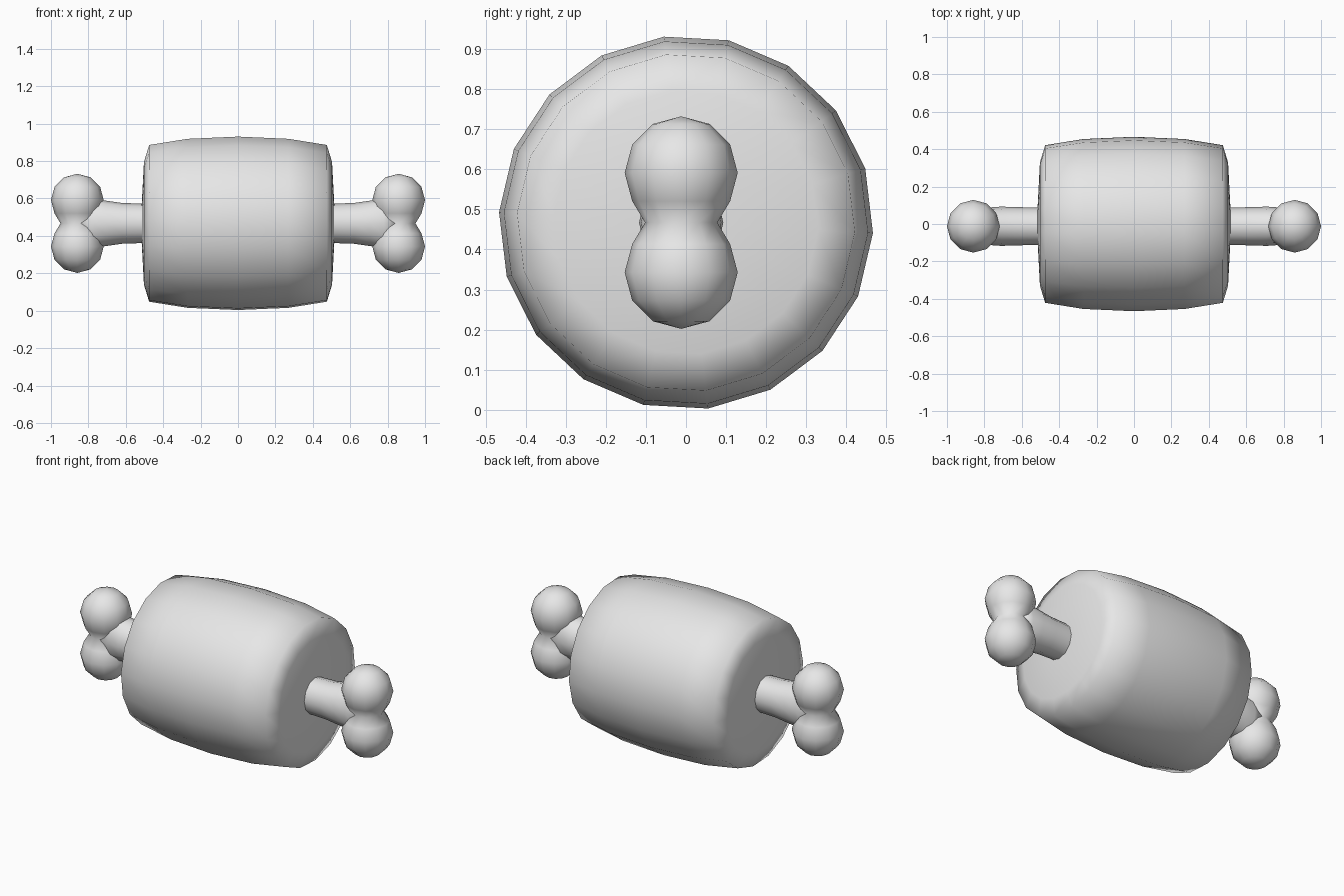
import bpy
import bmesh
from math import cos, sin, pi, radians
from mathutils import Vector

cube = bpy.data.objects.get("Cube")
if cube:
    bpy.data.objects.remove(cube, do_unlink=True)

grey = bpy.data.materials.new("light_grey")
grey.use_nodes = True
colour = (0.8, 0.8, 0.8, 1)
grey.diffuse_color = colour
grey.node_tree.nodes["Principled BSDF"].inputs["Base Color"].default_value = colour


def loft(name, rings, sides, place, phase=0.0):
    """Skin (height, radius_u, radius_v) rings; place maps (u, v, height) to a point."""
    bm = bmesh.new()
    loops = []
    for h, ru, rv in rings:
        angles = [phase + 2 * pi * i / sides for i in range(sides)]
        loops.append([bm.verts.new(place(ru * cos(a), rv * sin(a), h)) for a in angles])
    for low, high in zip(loops, loops[1:]):
        for i in range(sides):
            j = (i + 1) % sides
            bm.faces.new((low[i], low[j], high[j], high[i]))
    bm.faces.new(loops[0][::-1])
    bm.faces.new(loops[-1])
    bmesh.ops.remove_doubles(bm, verts=bm.verts, dist=0.0005)
    bmesh.ops.recalc_face_normals(bm, faces=bm.faces)
    for face in bm.faces:
        face.smooth = True
    mesh = bpy.data.meshes.new(name)
    bm.to_mesh(mesh)
    bm.free()
    mesh.materials.append(grey)
    obj = bpy.data.objects.new(name, mesh)
    bpy.context.collection.objects.link(obj)
    return obj


def mirrored(half):
    """Complete a half profile, listed from the far end to the middle."""
    return [(-h, *r) for h, *r in half] + [(h, *r) for h, *r in half[::-1] if h > 0]


CENTRE = 0.467
BONE_Y = -0.012

# Meat: barrel lying along x, with softly domed ends
meat = [(0.515, 0.1), (0.503, 0.33), (0.475, 0.422), (0.27, 0.455), (0, 0.467)]
loft("meat", mirrored([(h, r, r) for h, r in meat]), 18,
     lambda u, v, h: Vector((h, u, CENTRE + v)), radians(96.8))

# Bone shaft: runs through the meat and flares at the knuckles
shaft = [(0.84, 0.085, 0.14), (0.78, 0.1, 0.135), (0.71, 0.105, 0.122),
         (0.62, 0.102, 0.109), (0.5, 0.1, 0.105)]
loft("bone_shaft", mirrored(shaft), 12,
     lambda u, v, h: Vector((h, BONE_Y + u, CENTRE + v)))

# Knuckles: two round knobs joined by a waist at each end
R, OFFSET = 0.141, 0.124
knob = [(OFFSET + R * cos(a), R * sin(a)) for a in (radians(30 * k) for k in range(5))]
knuckle = [(h, r, r) for h, r in knob + [(0, 0.09)]]
for side, name in ((1, "left_knuckle"), (-1, "right_knuckle")):
    loft(name, mirrored(knuckle), 12,
         lambda u, v, h: Vector((side * 0.859 + u, BONE_Y + v, CENTRE + h)))
